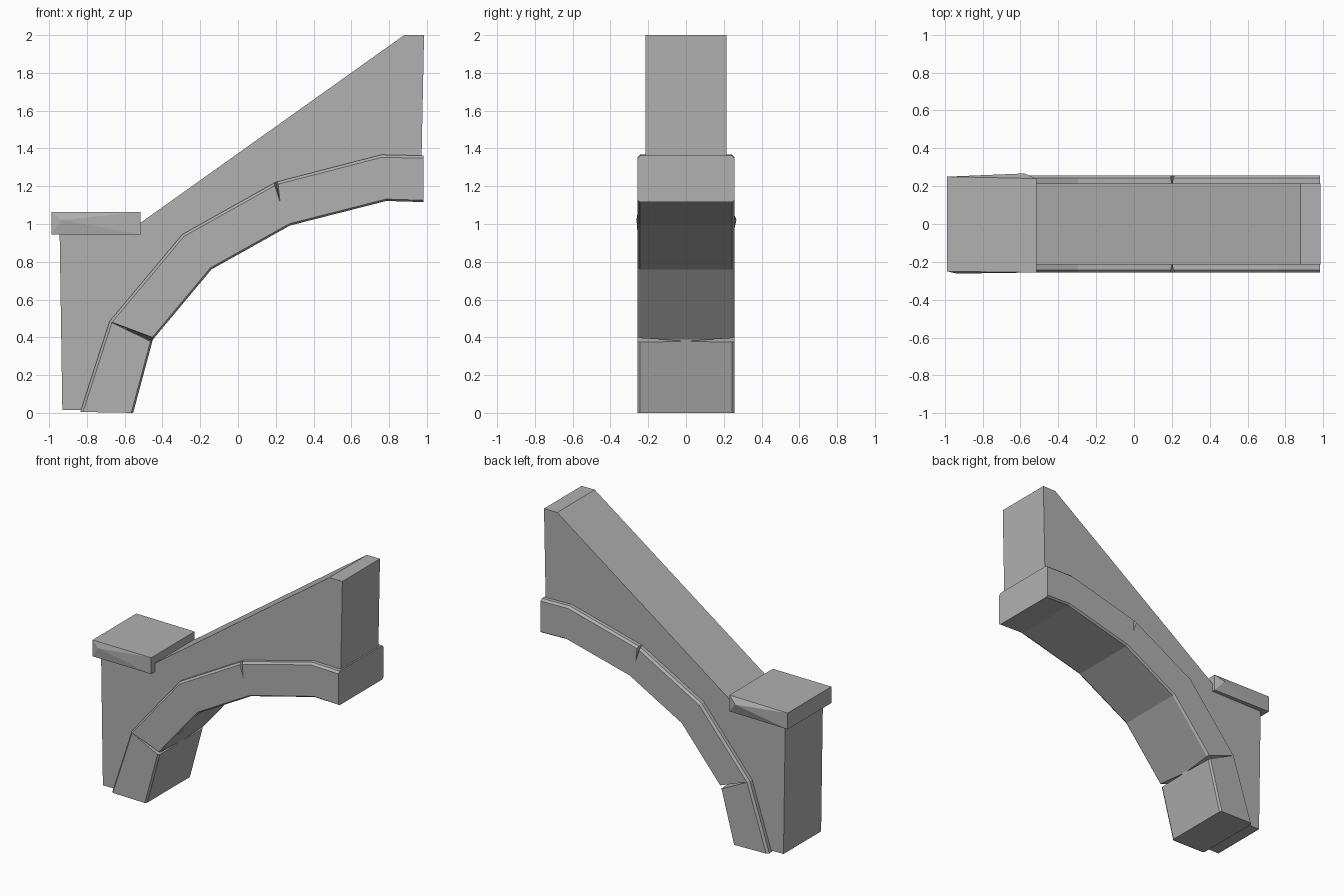
import bpy, bmesh
from mathutils import Vector

if "Cube" in bpy.data.objects:
    bpy.data.objects.remove(bpy.data.objects["Cube"])

# Dark grey stone
stone = bpy.data.materials.new("stone")
stone.diffuse_color = (0.44, 0.44, 0.44, 1.0)
stone.use_nodes = True
stone.node_tree.nodes["Principled BSDF"].inputs["Base Color"].default_value = stone.diffuse_color


def add_object(name, bm):
    bmesh.ops.recalc_face_normals(bm, faces=bm.faces)
    mesh = bpy.data.meshes.new(name)
    bm.to_mesh(mesh)
    bm.free()
    mesh.materials.append(stone)
    obj = bpy.data.objects.new(name, mesh)
    bpy.context.collection.objects.link(obj)
    return obj


def loft(name, rings):
    """Skin a list of closed rings and cap both ends."""
    bm = bmesh.new()
    rows = [[bm.verts.new(p) for p in ring] for ring in rings]
    n = len(rows[0])
    for a, b in zip(rows, rows[1:]):
        for i in range(n):
            j = (i + 1) % n
            bm.faces.new((a[i], a[j], b[j], b[i]))
    bm.faces.new(rows[0])
    bm.faces.new(rows[-1])
    return add_object(name, bm)


# Arch stations: (outer x, z), (inner x, z)
STATIONS = [
    ((-0.835, 0.005), (-0.555, 0.0)),
    ((-0.68, 0.485), (-0.451, 0.388)),
    ((-0.295, 0.945), (-0.14, 0.760)),
    ((0.20, 1.222), (0.275, 0.992)),
    ((0.76, 1.367), (0.785, 1.122)),
    ((0.983, 1.362), (0.983, 1.116)),
]


# Arch rib with chamfered edges
def rib_ring(outer, inner):
    o, i = Vector(outer), Vector(inner)
    d = (i - o).normalized()
    section = [(o, 0.242), (o + d * 0.014, 0.257),
               (i - d * 0.010, 0.257), (i, 0.243)]
    front = [(p.x, -y, p.y) for p, y in section]
    back = [(p.x, y, p.y) for p, y in reversed(section)]
    return front + back


rib = loft("arch_rib", [rib_ring(o, i) for o, i in STATIONS])

# Wall above the arch, its lower edge buried inside the rib
buried = [((o[0] * 0.6 + i[0] * 0.4), (o[1] * 0.6 + i[1] * 0.4)) for o, i in STATIONS]
buried[0] = (-0.75, 0.015)
buried[-1] = (0.97, 1.26)
profile = [(-0.93, 0.015), (-0.945, 1.0), (-0.525, 1.0), (0.88, 2.0), (0.985, 2.0)]
profile += buried[::-1]
loft("buttress_wall", [[(x, y, z) for x, z in profile] for y in (-0.215, 0.215)])

# Cap stone: a block whose front and back faces are chipped toward one end
bm = bmesh.new()
outline = [(-0.988, -0.250), (-0.515, -0.256), (-0.515, 0.240), (-0.988, 0.250)]
low, high = [[bm.verts.new((x, y, z)) for x, y in outline] for z in (0.945, 1.063)]
bm.faces.new(low)
bm.faces.new(high)
sides = [bm.faces.new((low[i], low[(i + 1) % 4], high[(i + 1) % 4], high[i]))
         for i in range(4)]
for face, point in ((sides[0], (-0.935, -0.262, 1.022)),
                    (sides[2], (-0.58, 0.267, 1.022))):
    poked = bmesh.ops.poke(bm, faces=[face])
    poked["verts"][0].co = point
add_object("cap_stone", bm)

# Cracks cut into both sides of the rib
CRACKS = [
    [(-0.685, 0.262, 0.487), (-0.43, 0.275, 0.393), (-0.44, 0.275, 0.366), (-0.455, 0.0, 0.380)],
    [(0.180, 0.27, 1.237), (0.212, 0.27, 1.243), (0.223, 0.258, 1.115), (0.198, 0.205, 1.235)],
]
for crack in CRACKS:
    for side in (-1, 1):
        bm = bmesh.new()
        v = [bm.verts.new((x, y * side, z)) for x, y, z in crack]
        for tri in ((0, 1, 2), (0, 1, 3), (1, 2, 3), (2, 0, 3)):
            bm.faces.new([v[k] for k in tri])
        cutter = add_object("crack_cutter", bm)
        cutter.hide_render = True
        cutter.display_type = 'WIRE'
        mod = rib.modifiers.new("crack", 'BOOLEAN')
        mod.operation = 'DIFFERENCE'
        mod.solver = 'EXACT'
        mod.object = cutter
